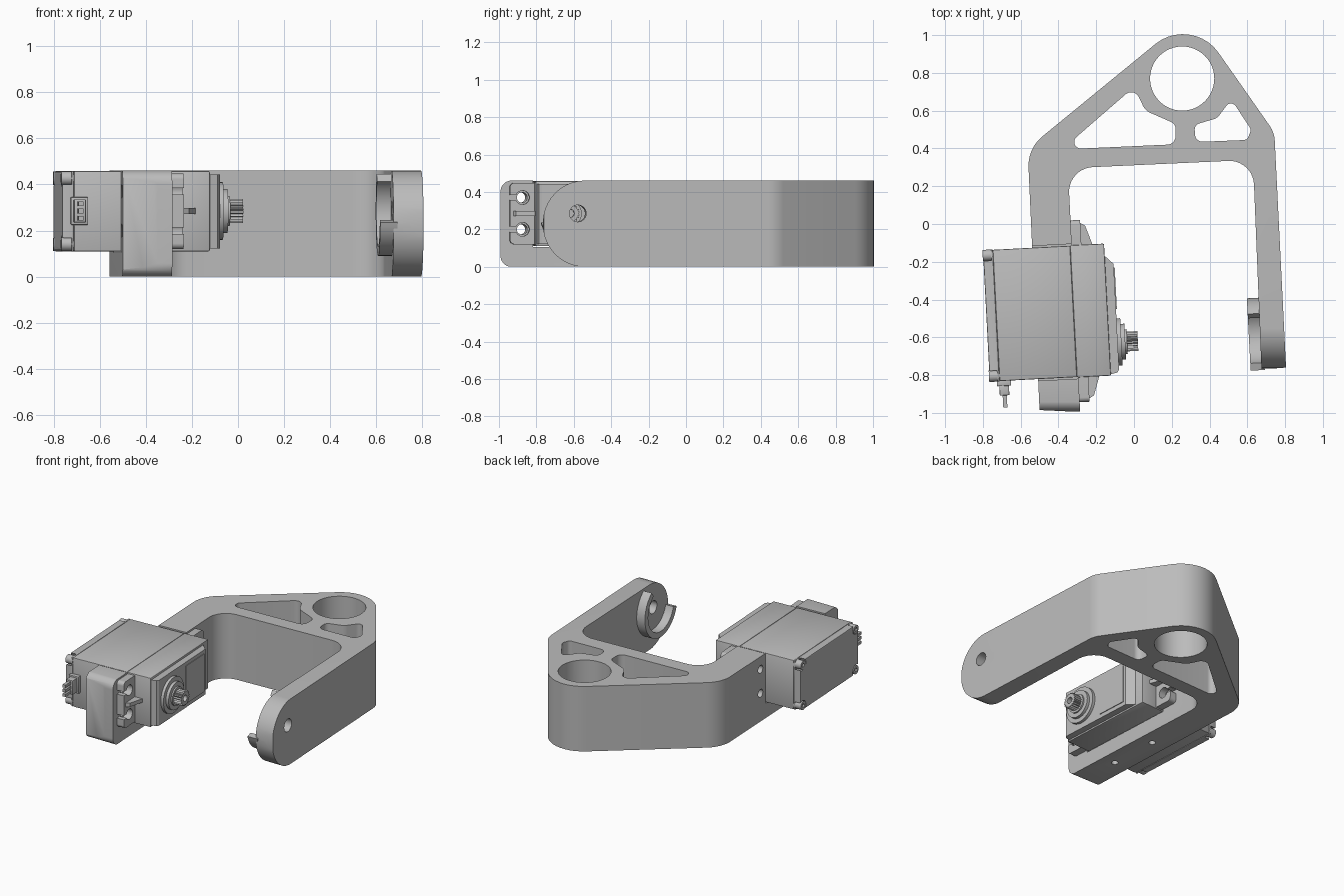
import bpy, bmesh
from math import sin, cos, tan, pi, radians
from mathutils import Matrix, Vector

if "Cube" in bpy.data.objects:
    bpy.data.objects.remove(bpy.data.objects["Cube"], do_unlink=True)

grey = bpy.data.materials.new("plain grey")
grey.use_nodes = True
grey.diffuse_color = (0.5, 0.5, 0.5, 1)
grey.node_tree.nodes["Principled BSDF"].inputs["Base Color"].default_value = (0.5, 0.5, 0.5, 1)

# Local frame of the motor: both arms and the motor are turned slightly
MOTOR = Matrix.Translation((-0.46, -0.47, 0)) @ Matrix.Rotation(radians(3), 4, 'Z')
WORLD = Matrix.Identity(4)
TOP = 0.46
AXIS_V, AXIS_Z = -0.174, 0.285
parts = []


def arc(cx, cy, r, start, end, n=32):
    return [(cx + r * cos(radians(start + (end - start) * i / n)),
             cy + r * sin(radians(start + (end - start) * i / n))) for i in range(n + 1)]


def circle(cx, cy, r, n=40):
    return arc(cx, cy, r, 0, 360, n)[:-1]


def rounded(corners, n=10):
    """Polygon from (x, y, radius) corners with tangent fillets."""
    out = []
    for i, (x, y, r) in enumerate(corners):
        p = Vector((x, y))
        if r == 0:
            out.append((x, y))
            continue
        a = (Vector(corners[i - 1][:2]) - p).normalized()
        b = (Vector(corners[(i + 1) % len(corners)][:2]) - p).normalized()
        half = a.angle(b) / 2
        centre = p + (a + b).normalized() * (r / sin(half))
        s = p + a * (r / tan(half)) - centre
        e = p + b * (r / tan(half)) - centre
        sweep = pi - 2 * half
        for k in range(n + 1):
            t = k / n
            q = s * (sin((1 - t) * sweep) / sin(sweep)) + e * (sin(t * sweep) / sin(sweep))
            out.append(tuple(centre + q))
    return out


def prism(name, pts, lo, hi, axis='z', frame=MOTOR, bevel=0.0, keep=True):
    """Extrude a profile along z (profile in xy) or along x (profile in yz)."""
    bm = bmesh.new()
    def ring(h):
        return [bm.verts.new((a, b, h) if axis == 'z' else (h, a, b)) for a, b in pts]
    low, high = ring(lo), ring(hi)
    bm.faces.new(low)
    bm.faces.new(high)
    for i in range(len(pts)):
        j = (i + 1) % len(pts)
        bm.faces.new((low[i], low[j], high[j], high[i]))
    if bevel:
        bmesh.ops.bevel(bm, geom=bm.edges[:], offset=bevel, segments=2, profile=0.5, affect='EDGES')
    bmesh.ops.recalc_face_normals(bm, faces=bm.faces)
    bm.transform(frame)
    mesh = bpy.data.meshes.new(name)
    bm.to_mesh(mesh)
    bm.free()
    mesh.materials.append(grey)
    ob = bpy.data.objects.new(name, mesh)
    bpy.context.collection.objects.link(ob)
    if keep:
        parts.append(ob)
    return ob


def box(name, u, v, z, bevel=0.0, keep=True):
    rect = [(u[0], v[0]), (u[1], v[0]), (u[1], v[1]), (u[0], v[1])]
    return prism(name, rect, z[0], z[1], bevel=bevel, keep=keep)


def cut(target, *cutters):
    """Subtract the cutters and remove them."""
    bpy.context.view_layer.objects.active = target
    for c in cutters:
        m = target.modifiers.new("cut", 'BOOLEAN')
        m.operation, m.solver, m.object = 'DIFFERENCE', 'EXACT', c
        bpy.ops.object.modifier_apply(modifier=m.name)
        bpy.data.objects.remove(c, do_unlink=True)


def cutter(pts, lo, hi, axis='z', frame=WORLD):
    return prism("cutter", pts, lo, hi, axis, frame, keep=False)


def end_cutter(y, r, x0, x1):
    """Rounds off the front end of an arm as seen from the side."""
    back, out = y + 0.4, y - 0.1
    pts = rounded([(back, -0.001, 0), (y, -0.001, r), (y, TOP + 0.001, r), (back, TOP + 0.001, 0),
                   (back, 0.6, 0), (out, 0.6, 0), (out, -0.1, 0), (back, -0.1, 0)])
    return cutter(pts, x0, x1, 'x')


# Bracket: two arms joined by a triangular bridge
outline = rounded([(-0.5, -0.985, 0), (-0.563, 0.40, 0.2), (0.305, 1.11, 0.23), (0.743, 0.485, 0.15),
                   (0.805, -0.76, 0), (0.675, -0.77, 0), (0.63, 0.34, 0.13), (-0.35, 0.295, 0.13),
                   (-0.285, -0.995, 0)])
bracket = prism("bracket", outline, 0, TOP, frame=WORLD)
large_window = rounded([(-0.38, 0.395, 0.035), (0.0, 0.725, 0.045), (0.06, 0.6, 0.08),
                        (0.22, 0.53, 0.04), (0.22, 0.422, 0.045)])
small_window = rounded([(0.325, 0.434, 0.04), (0.32, 0.525, 0.035), (0.44, 0.56, 0.06),
                        (0.515, 0.66, 0.03), (0.62, 0.5, 0.03), (0.6, 0.445, 0.03)])
cut(bracket,
    cutter(circle(0.255, 0.77, 0.17, 48), -0.1, 0.6),
    cutter(large_window, -0.1, 0.6),
    cutter(small_window, -0.1, 0.6),
    end_cutter(-0.765, 0.225, 0.5, 0.95),
    end_cutter(-0.992, 0.06, -0.7, -0.1),
    box("cutter", (-0.5, 0.5), (-0.357, 0.357), (0.105, 0.6), keep=False),
    cutter(circle(AXIS_V, AXIS_Z, 0.045, 24), 1.0, 1.4, 'x', MOTOR))
for v in (-0.415, 0.415):
    for z in (0.2, 0.37):
        cut(bracket, cutter(circle(v, z, 0.028, 20), -0.3, 0.4, 'x', MOTOR))
for v in (-0.2, 0.15):
    cut(bracket, cutter(circle(0.05, v, 0.022, 20), -0.1, 0.2, 'z', MOTOR))

# Open collar around the pivot on the idle arm
collar = arc(AXIS_V, AXIS_Z, 0.195, 55, -165, 40) + arc(AXIS_V, AXIS_Z, 0.155, -165, 55, 40)
prism("pivot_collar", collar, 1.06, 1.135, 'x')

# Motor housing in three shells with a raised gear cap
z0, z1 = 0.11, 0.458
back_cover = box("motor_back_cover", (-0.322, -0.27), (-0.35, 0.35), (z0, z1), 0.006)
box("motor_body", (-0.27, 0.14), (-0.348, 0.348), (z0, z1), 0.006)
box("motor_front_shell", (0.14, 0.32), (-0.35, 0.35), (z0, z1), 0.006)
cap_outline = [(0.31, -0.345), (0.355, -0.335), (0.365, -0.32), (0.365, 0.24), (0.315, 0.29), (0.31, 0.29)]
prism("gear_cap", cap_outline, z0 + 0.012, z1 - 0.015)
box("cap_panel", (0.36, 0.37), (0.0, 0.22), (z0 + 0.04, z1 - 0.04))

# Corner screws sunk into the back cover
for v in (-0.325, 0.325):
    for z in (z0 + 0.025, z1 - 0.025):
        cut(back_cover, cutter(circle(v, z, 0.042, 20), -0.34, -0.28, 'x', MOTOR))
        screw = prism("cover_screw", circle(v * 0.985, z + (0.285 - z) * 0.04, 0.03, 20), -0.325, -0.27, 'x')
        cut(screw, cutter(circle(v * 0.985, z + (0.285 - z) * 0.04, 0.014, 6), -0.34, -0.305, 'x', MOTOR))

# Mounting ears with slotted screw holes and sloping ribs
for side, label in ((-1, "front"), (1, "back")):
    v0, v1 = side * 0.345, side * 0.482
    ear = prism(label + "_ear", rounded([(v0, 0.12, 0), (v1, 0.12, 0.025), (v1, 0.448, 0.025), (v0, 0.448, 0)]),
                0.147, 0.2, 'x')
    for z in (0.2, 0.37):
        slot = [(side * 0.42, z - 0.014), (side * 0.52, z - 0.014), (side * 0.52, z + 0.014), (side * 0.42, z + 0.014)]
        cut(ear, cutter(circle(side * 0.415, z, 0.037, 24), 0.1, 0.3, 'x', MOTOR),
            cutter(slot, 0.1, 0.3, 'x', MOTOR))
    rib = [(0.19, v0), (0.26, v0), (0.225, side * 0.45), (0.19, side * 0.47)]
    prism(label + "_rib", rib, 0.272, 0.298)

# Output boss and toothed shaft
prism("output_boss", circle(AXIS_V, AXIS_Z, 0.125), 0.36, 0.385, 'x')
prism("output_collar", circle(AXIS_V, AXIS_Z, 0.095), 0.38, 0.405, 'x')
prism("output_bearing", circle(AXIS_V, AXIS_Z, 0.065), 0.4, 0.415, 'x')
teeth = [(AXIS_V + r * cos(2 * pi * i / 40), AXIS_Z + r * sin(2 * pi * i / 40))
         for i in range(40) for r in [0.053 if i % 2 else 0.043]]
shaft = prism("output_shaft", teeth, 0.4, 0.472, 'x')
cut(shaft, cutter(circle(AXIS_V, AXIS_Z, 0.022, 20), 0.43, 0.5, 'x', MOTOR))

# Cable socket with three pins
box("socket_base", (-0.285, -0.21), (-0.375, -0.34), (0.225, 0.345), 0.004)
box("socket", (-0.273, -0.222), (-0.425, -0.37), (0.235, 0.335), 0.004)
for i in range(3):
    z = AXIS_Z + (i - 1) * 0.032
    box("socket_pin", (-0.258, -0.236), (-0.49, -0.42), (z - 0.01, z + 0.01))

# Smooth the curved walls, keep the corners sharp
bpy.ops.object.select_all(action='DESELECT')
for ob in parts:
    ob.select_set(True)
bpy.context.view_layer.objects.active = bracket
bpy.ops.object.shade_smooth_by_angle(angle=radians(25))
